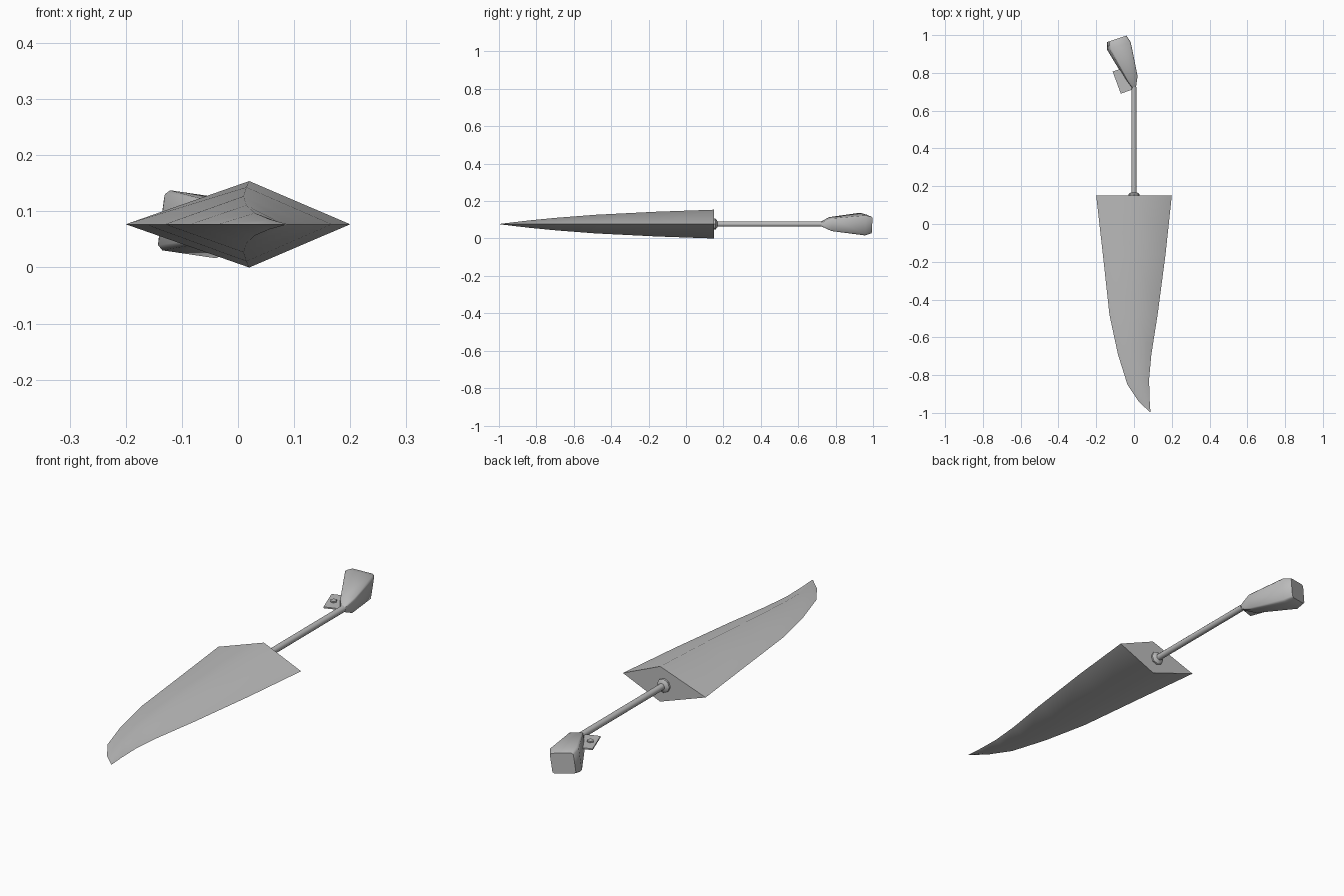
import bpy
import bmesh
import math
from mathutils import Vector, Matrix

if "Cube" in bpy.data.objects:
    bpy.data.objects.remove(bpy.data.objects["Cube"], do_unlink=True)

MID = 0.077  # height of the centre plane

grey = bpy.data.materials.new("plain grey")
grey.use_nodes = True
grey.diffuse_color = (0.5, 0.5, 0.5, 1)
grey.node_tree.nodes["Principled BSDF"].inputs["Base Color"].default_value = (0.5, 0.5, 0.5, 1)


def finish(name, bm, angle):
    """Turn a bmesh into a shaded, coloured object."""
    bmesh.ops.remove_doubles(bm, verts=bm.verts, dist=0.0001)
    bmesh.ops.recalc_face_normals(bm, faces=bm.faces)
    mesh = bpy.data.meshes.new(name)
    bm.to_mesh(mesh)
    bm.free()
    mesh.materials.append(grey)
    obj = bpy.data.objects.new(name, mesh)
    bpy.context.collection.objects.link(obj)
    bpy.ops.object.select_all(action="DESELECT")
    obj.select_set(True)
    bpy.context.view_layer.objects.active = obj
    bpy.ops.object.shade_smooth_by_angle(angle=math.radians(angle))
    return obj


def loft(name, rings, angle):
    """Skin a row of equal-sized rings and cap both ends."""
    bm = bmesh.new()
    loops = [[bm.verts.new(p) for p in ring] for ring in rings]
    n = len(loops[0])
    for a, b in zip(loops, loops[1:]):
        for i in range(n):
            j = (i + 1) % n
            bm.faces.new((a[i], a[j], b[j], b[i]))
    bm.faces.new(loops[0])
    bm.faces.new(loops[-1])
    return finish(name, bm, angle)


def lathe(name, profile, sides, angle):
    """Round part along y from (y, radius) pairs."""
    turns = [2 * math.pi * i / sides for i in range(sides)]
    rings = [[(r * math.cos(t), y, MID + r * math.sin(t)) for t in turns] for y, r in profile]
    return loft(name, rings, angle)


# Curved blade with a diamond section: left edge, right edge, ridge x, half height
stations = [
    ((-0.20, 0.15), (0.20, 0.15), 0.02, 0.077),
    ((-0.165, -0.16), (0.167, -0.16), 0.015, 0.066),
    ((-0.13, -0.48), (0.125, -0.48), 0.01, 0.050),
    ((-0.085, -0.69), (0.092, -0.69), 0.015, 0.034),
    ((-0.035, -0.85), (0.08, -0.82), 0.03, 0.020),
    ((0.025, -0.94), (0.082, -0.92), 0.056, 0.009),
    ((0.083, -0.995), (0.087, -0.995), 0.085, 0.001),
]
rings = []
for (lx, ly), (rx, ry), ridge, h in stations:
    y = (ly + ry) / 2
    rings.append([(lx, ly, MID), (ridge, y, MID + h), (rx, ry, MID), (ridge, y, MID - h)])
loft("blade", rings, 60)

# Rod and the collar that seats it in the blade
lathe("rod", [(0.15, 0.014), (0.725, 0.014)], 12, 40)
lathe("collar", [(0.148, 0.03), (0.158, 0.03), (0.168, 0.016)], 8, 40)

# Angled grip: centre x, centre y, half width, half height
axis = Vector((-0.316, 0.949, 0)).normalized()
side = Vector((axis.y, -axis.x, 0))
roll = Matrix.Rotation(math.radians(8), 3, axis)
rings = []
for x, y, w, h in [(0.003, 0.712, 0.006, 0.007), (-0.013, 0.772, 0.030, 0.034),
                   (-0.080, 0.943, 0.060, 0.054), (-0.091, 0.980, 0.049, 0.044)]:
    ring = []
    for a, b in [(-1, 0.85), (-0.85, 1), (0.85, 1), (1, 0.85),
                 (1, -0.85), (0.85, -1), (-0.85, -1), (-1, -0.85)]:
        offset = side * (a * w) + Vector((0, 0, b * h))
        ring.append(Vector((x, y, MID)) + roll @ offset)
    rings.append(ring)
loft("grip", rings, 50)

# Thin guard plate beside the grip
corners = [(-0.113, 0.807), (-0.070, 0.690), (-0.008, 0.712), (-0.050, 0.828)]
loft("guard_plate", [[(x, y, MID + d) for x, y in corners] for d in (-0.003, 0.003)], 30)

# Small stud through the guard plate
turns = [math.pi * i / 3 for i in range(6)]
loft("guard_stud", [[(-0.066 + 0.014 * math.cos(t), 0.754 + 0.014 * math.sin(t), MID + d)
                     for t in turns] for d in (-0.009, 0.009)], 30)
